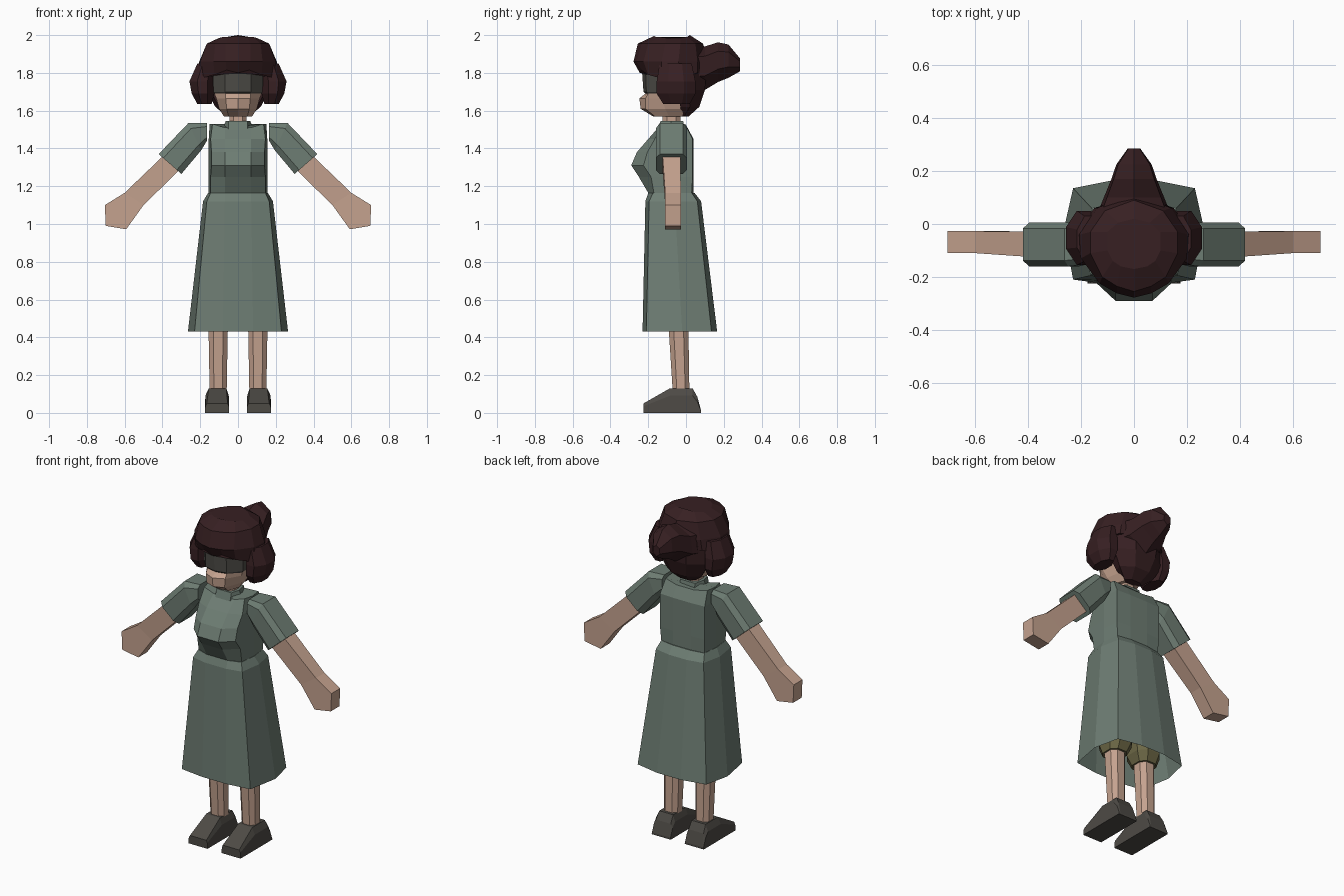
import bpy, bmesh


def material(name, rgb):
    m = bpy.data.materials.new(name)
    m.diffuse_color = (*rgb, 1.0)
    return m


DRESS = material("grey_green_cloth", (0.155, 0.205, 0.172))
SKIN = material("skin", (0.56, 0.365, 0.275))
HAIR = material("dark_brown_hair", (0.038, 0.014, 0.016))
LEATHER = material("dark_leather", (0.075, 0.069, 0.060))
SHADE = material("eye_band_grey", (0.075, 0.072, 0.063))
OLIVE = material("olive_linen", (0.15, 0.135, 0.06))


def loft(name, rings, mats, start=True, end=True, band_mat=None):
    """Skin a row of equal rings; band_mat picks a material slot per band."""
    bm = bmesh.new()
    rows = [[bm.verts.new(p) for p in r] for r in rings]
    n = len(rows[0])
    for b, (lo, hi) in enumerate(zip(rows, rows[1:])):
        for i in range(n):
            j = (i + 1) % n
            f = bm.faces.new((lo[i], lo[j], hi[j], hi[i]))
            f.material_index = band_mat(b) if band_mat else 0
    if start:
        bm.faces.new(rows[0][::-1])
    if end:
        bm.faces.new(rows[-1])
    bmesh.ops.recalc_face_normals(bm, faces=bm.faces[:])
    me = bpy.data.meshes.new(name)
    bm.to_mesh(me)
    bm.free()
    ob = bpy.data.objects.new(name, me)
    bpy.context.collection.objects.link(ob)
    for m in mats:
        me.materials.append(m)
    return ob


def sym(z, half):
    """Ring from its right half, front to back; points may carry their own z."""
    pts = [(p[0], p[1], p[2] if len(p) > 2 else z) for p in half]
    return pts + [(-x, y, h) for x, y, h in reversed(pts) if x > 1e-6]


def oct_ring(x0, x1, y0, y1, z, c=0.25):
    """Box ring with cut corners."""
    dx, dy = (x1 - x0) * c, (y1 - y0) * c
    return [(x0 + dx, y0, z), (x1 - dx, y0, z), (x1, y0 + dy, z), (x1, y1 - dy, z),
            (x1 - dx, y1, z), (x0 + dx, y1, z), (x0, y1 - dy, z), (x0, y0 + dy, z)]


# Skirt, open at the hem
loft("skirt", [
    sym(0.43, [(0.08, -0.23), (0.23, -0.21), (0.265, -0.02), (0.23, 0.135), (0.08, 0.165)]),
    sym(1.12, [(0.07, -0.215), (0.165, -0.195), (0.185, -0.06), (0.16, 0.06), (0.06, 0.08)]),
    sym(1.165, [(0.07, -0.20), (0.145, -0.175), (0.158, -0.07), (0.145, 0.03), (0.06, 0.045)]),
], [DRESS], start=False)

# Bodice with full bust and raised shoulders
loft("bodice", [
    sym(1.165, [(0.07, -0.20), (0.145, -0.17), (0.155, -0.07), (0.145, 0.03), (0.06, 0.04)]),
    sym(1.25, [(0.07, -0.25), (0.145, -0.185), (0.155, -0.07), (0.15, 0.035), (0.06, 0.04)]),
    sym(1.31, [(0.07, -0.29), (0.14, -0.225), (0.155, -0.07), (0.15, 0.035), (0.06, 0.04)]),
    sym(1.38, [(0.07, -0.26), (0.14, -0.205), (0.155, -0.07), (0.15, 0.035), (0.06, 0.04)]),
    sym(1.45, [(0.07, -0.20), (0.145, -0.165), (0.155, -0.07), (0.15, 0.035), (0.06, 0.04)]),
    sym(1.53, [(0.07, -0.135, 1.51), (0.135, -0.13), (0.15, -0.07), (0.14, -0.005),
               (0.06, 0.005, 1.515)]),
], [DRESS])

# Collar
loft("collar", [
    sym(1.49, [(0.05, -0.15), (0.085, -0.08), (0.05, -0.005)]),
    sym(1.545, [(0.05, -0.135), (0.065, -0.08), (0.05, -0.015)]),
], [DRESS])

# Neck
loft("neck", [oct_ring(-0.045, 0.045, -0.125, -0.03, z) for z in (1.48, 1.62)], [SKIN])

# Face with a dark band over the eyes
loft("head", [
    sym(1.57, [(0, -0.175), (0.05, -0.165), (0.075, -0.09), (0.05, -0.02)]),
    sym(1.61, [(0, -0.24), (0.06, -0.215), (0.10, -0.11), (0.08, 0.01)]),
    sym(1.665, [(0, -0.247), (0.065, -0.215), (0.115, -0.13), (0.10, 0.03)]),
    sym(1.69, [(0, -0.215), (0.065, -0.20), (0.125, -0.14), (0.11, 0.04)]),
    sym(1.70, [(0, -0.225), (0.07, -0.21), (0.13, -0.14), (0.11, 0.04)]),
    sym(1.84, [(0, -0.235), (0.07, -0.215), (0.135, -0.14), (0.11, 0.04)]),
], [SKIN, SHADE], band_mat=lambda b: 1 if b >= 3 else 0)

# Hair: crown, nape, swept-back bun
loft("hair_crown", [
    sym(1.80, [(0, -0.245), (0.06, -0.235, 1.815), (0.125, -0.20, 1.79), (0.20, -0.13, 1.77),
               (0.225, -0.04, 1.77), (0.15, 0.06), (0, 0.11)]),
    sym(1.86, [(0, -0.278), (0.065, -0.262), (0.13, -0.225), (0.20, -0.13),
               (0.205, -0.04), (0.14, 0.06), (0, 0.12)]),
    sym(1.955, [(0, -0.255), (0.065, -0.235), (0.12, -0.20), (0.165, -0.11),
                (0.165, -0.03), (0.11, 0.05), (0, 0.09)]),
    sym(1.99, [(0, -0.17, 1.995), (0.05, -0.16), (0.08, -0.14), (0.10, -0.10, 1.985),
               (0.10, -0.03, 1.985), (0.06, 0.005), (0, 0.02, 2.0)]),
], [HAIR])
loft("hair_nape", [
    sym(1.57, [(0.04, -0.03), (0.06, -0.01), (0.03, 0.015)]),
    sym(1.62, [(0.10, -0.03), (0.12, 0.02), (0.05, 0.07)]),
    sym(1.71, [(0.15, -0.04), (0.17, 0.03), (0.07, 0.10)]),
    sym(1.82, [(0.18, -0.06), (0.18, 0.02), (0.08, 0.11)]),
], [HAIR])
bun = [(0.03, 1.82, 0.15, 0.12), (0.10, 1.825, 0.12, 0.115), (0.17, 1.857, 0.09, 0.105),
       (0.225, 1.862, 0.07, 0.088), (0.285, 1.843, 0.025, 0.035)]
loft("hair_bun", [[(dx * w, y, z + dz * h) for dx, dz in
                   ((0, 1), (0.85, 0.55), (0.95, -0.35), (0, -1), (-0.95, -0.35), (-0.85, 0.55))]
                  for y, z, w, h in bun], [HAIR])

for side, s in (("right", 1), ("left", -1)):
    def flip(rings):
        return [[(s * x, y, z) for x, y, z in r] for r in rings]

    # Side lock of hair
    loft(side + "_hair_lock", flip([
        oct_ring(0.14, 0.215, -0.12, 0.02, 1.635, 0.3),
        oct_ring(0.125, 0.245, -0.155, 0.05, 1.69, 0.3),
        oct_ring(0.12, 0.257, -0.155, 0.05, 1.755, 0.3),
        oct_ring(0.12, 0.215, -0.14, 0.03, 1.85, 0.3)]), [HAIR])

    # Short sleeve: each ring runs from its top edge to its bottom edge
    sleeve = []
    for (tx, tz), (bx, bz), y0, y1 in (((0.165, 1.535), (0.165, 1.44), -0.15, -0.005),
                                       ((0.262, 1.535), (0.195, 1.39), -0.16, 0.005),
                                       ((0.42, 1.37), (0.30, 1.265), -0.16, 0.005)):
        ring = []
        for t, inset in ((0, 1), (0.2, 0), (0.8, 0), (1, 1)):
            ring.append((tx + (bx - tx) * t, y0 + 0.022 * inset, tz + (bz - tz) * t))
        ring += [(x, y0 + y1 - y, z) for x, y, z in reversed(ring)]
        sleeve.append(ring)
    loft(side + "_sleeve", flip(sleeve), [DRESS])

    # Forearm and mitten hand
    arm = [(0.355, 1.40, 0.275, 1.32, -0.127, -0.03), (0.60, 1.165, 0.50, 1.10, -0.11, -0.027)]
    loft(side + "_arm", flip([[(a, y0, b), (c, y0, d), (c, y1, d), (a, y1, b)]
                              for a, b, c, d, y0, y1 in arm]), [SKIN])
    palm = [(0.60, 1.165), (0.705, 1.10), (0.70, 0.99), (0.592, 0.972), (0.50, 1.10)]
    loft(side + "_hand", flip([[(x, y, z) for x, z in palm] for y in (-0.11, -0.027)]), [SKIN])

    # Leg, bloomer and shoe
    loft(side + "_leg", flip([oct_ring(0.06, 0.15, -0.07, 0.018, 0.11),
                              oct_ring(0.053, 0.157, -0.095, 0.012, 0.50)]), [SKIN])
    loft(side + "_bloomer", flip([oct_ring(0.045, 0.165, -0.105, 0.025, 0.455),
                                  oct_ring(0.02, 0.18, -0.13, 0.05, 0.51),
                                  oct_ring(0.005, 0.165, -0.14, 0.05, 0.95)]), [OLIVE])
    shoe = [(-0.225, 0.05, 0.055, 0.165), (-0.085, 0.13, 0.062, 0.155),
            (0.035, 0.13, 0.062, 0.155), (0.06, 0.085, 0.06, 0.16), (0.08, 0.012, 0.055, 0.165)]
    loft(side + "_shoe", flip([[(0.047, y, 0), (0.175, y, 0), (0.173, y, z * 0.7),
                                (b, y, z), (a, y, z), (0.049, y, z * 0.7)]
                               for y, z, a, b in shoe]), [LEATHER])
